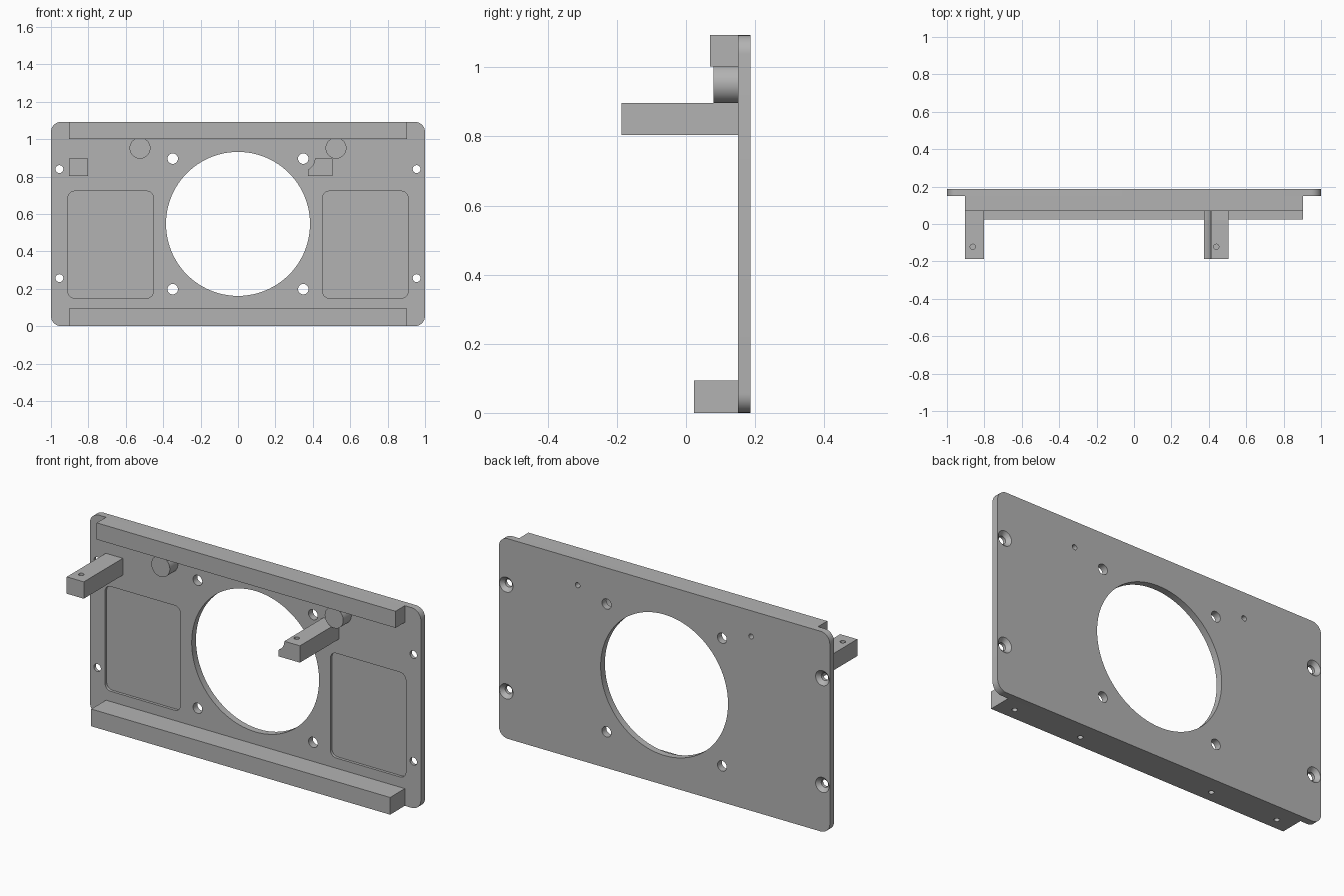
import bpy, bmesh, math

if "Cube" in bpy.data.objects:
    bpy.data.objects.remove(bpy.data.objects["Cube"], do_unlink=True)

# Single matte grey material
grey = bpy.data.materials.new("plain grey")
grey.use_nodes = True
colour = (0.45, 0.45, 0.45, 1)
grey.diffuse_color = colour
grey.node_tree.nodes["Principled BSDF"].inputs["Base Color"].default_value = colour

BACK, FRONT, HEIGHT = 0.187, 0.15, 1.093


def arc(cx, cy, r, start, end, n):
    angles = [math.radians(start + (end - start) * i / n) for i in range(n + 1)]
    return [(cx + r * math.cos(a), cy + r * math.sin(a)) for a in angles]


def circle(cx, cy, r, n=32):
    return arc(cx, cy, r, 0, 360, n)[:-1]


def rect(x0, x1, z0, z1):
    return [(x0, z0), (x1, z0), (x1, z1), (x0, z1)]


def rounded(x0, x1, z0, z1, r):
    return (arc(x1 - r, z1 - r, r, 0, 90, 8) + arc(x0 + r, z1 - r, r, 90, 180, 8)
            + arc(x0 + r, z0 + r, r, 180, 270, 8) + arc(x1 - r, z0 + r, r, 270, 360, 8))


def loft(name, start, end, a, b, axis="y"):
    """Solid between two matching outlines, at a and b along the axis."""
    bm = bmesh.new()

    def ring(outline, d):
        return [bm.verts.new((p, d, q) if axis == "y" else (p, q, d)) for p, q in outline]

    lo, hi = ring(start, a), ring(end, b)
    n = len(lo)
    bm.faces.new(lo)
    bm.faces.new(hi[::-1])
    for i in range(n):
        j = (i + 1) % n
        bm.faces.new((lo[i], hi[i], hi[j], lo[j]))
    bmesh.ops.recalc_face_normals(bm, faces=bm.faces)
    mesh = bpy.data.meshes.new(name)
    bm.to_mesh(mesh)
    bm.free()
    mesh.materials.append(grey)
    obj = bpy.data.objects.new(name, mesh)
    bpy.context.collection.objects.link(obj)
    return obj


def prism(name, outline, a, b, axis="y"):
    return loft(name, outline, outline, a, b, axis)


def cut(obj, cutters):
    """Subtract every cutter, bake the result and delete the cutters."""
    for c in cutters:
        c.hide_render = True
        mod = obj.modifiers.new("cut", "BOOLEAN")
        mod.operation, mod.solver, mod.object = "DIFFERENCE", "EXACT", c
    graph = bpy.context.evaluated_depsgraph_get()
    graph.update()
    baked = bpy.data.meshes.new_from_object(obj.evaluated_get(graph))
    obj.modifiers.clear()
    obj.data = baked
    for c in cutters:
        bpy.data.objects.remove(c, do_unlink=True)


# Face plate with central opening, screw holes, countersinks and shallow pockets
plate = prism("face_plate", rounded(-1, 1, 0, HEIGHT, 0.055), FRONT, BACK)
holes = [prism("opening_cutter", circle(0, 0.547, 0.385, 96), 0.1, 0.3)]
for s in (-1, 1):
    for z in (0.198, 0.896):
        holes.append(prism("hole_cutter", circle(s * 0.349, z, 0.028), 0.1, 0.3))
    for z in (0.257, 0.84):
        x = s * 0.955
        holes.append(prism("hole_cutter", circle(x, z, 0.021), 0.1, 0.3))
        holes.append(loft("sink_cutter", circle(x, z, 0.02), circle(x, z, 0.042),
                          BACK - 0.021, BACK + 0.001))
    holes.append(prism("pilot_cutter", circle(s * 0.524, 0.952, 0.014), 0.1, 0.3))
    x0, x1 = sorted((s * 0.453, s * 0.909))
    holes.append(prism("pocket_cutter", rounded(x0, x1, 0.15, 0.722, 0.035),
                       0.1, FRONT + 0.015))
cut(plate, holes)
parts = [plate]

# Upper and lower rails, the lower one drilled from beneath
parts.append(prism("top_rail", rect(-0.903, 0.903, 1.002, HEIGHT), 0.07, FRONT))
bottom = prism("bottom_rail", rect(-0.903, 0.903, 0, 0.094), 0.023, FRONT)
cut(bottom, [prism("drill_cutter", circle(x, 0.087, 0.014), -0.1, 0.05, "z")
             for x in (-0.81, -0.405, 0.405, 0.81)])
parts.append(bottom)

# Round bosses with blind pilot holes from the back
for side, s in (("right", -1), ("left", 1)):
    boss = prism(side + "_boss", circle(s * 0.524, 0.952, 0.056, 48), 0.08, FRONT)
    cut(boss, [prism("pilot_cutter", circle(s * 0.524, 0.952, 0.014), 0.11, 0.2)])
    parts.append(boss)

# Support arms, the left one scooped to clear a screw
LOW, TOP = 0.804, 0.896
scoop = arc(0.347, TOP, 0.064, 0, -64, 10)
scooped = [(0.505, LOW), (0.505, TOP)] + scoop + [(scoop[-1][0], LOW)]
for name, outline, x in (("right_arm", rect(-0.904, -0.801, LOW, TOP), -0.862),
                         ("left_arm", scooped, 0.44)):
    arm = prism(name, outline, -BACK, FRONT)
    cut(arm, [prism("drill_cutter", circle(x, -0.122, 0.014), TOP - 0.05, 1.0, "z")])
    parts.append(arm)

# Smooth the round walls, keep the edges crisp
bpy.ops.object.select_all(action="DESELECT")
for p in parts:
    p.select_set(True)
bpy.context.view_layer.objects.active = plate
bpy.ops.object.shade_smooth_by_angle(angle=math.radians(30))
